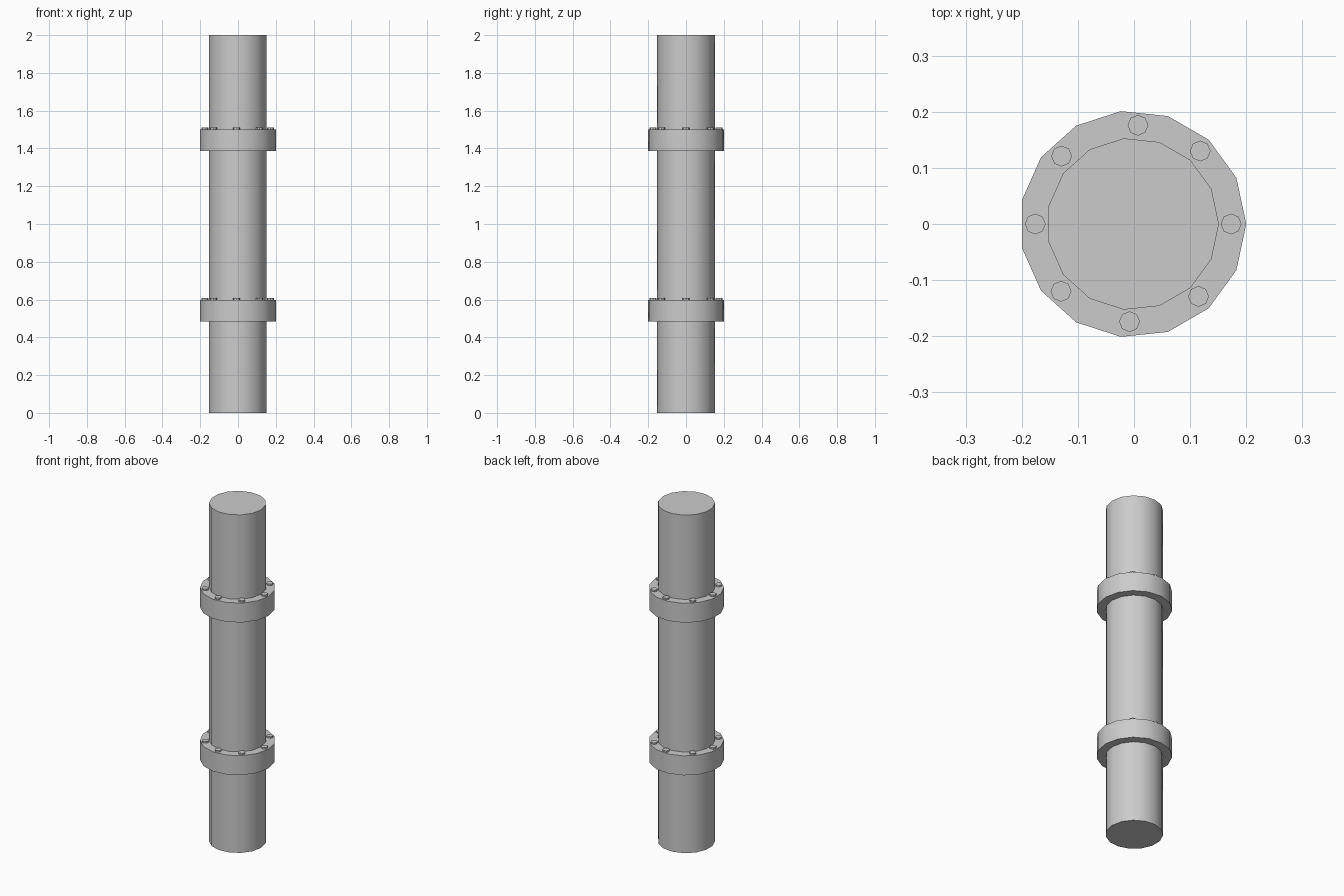
import bpy, bmesh, math

if "Cube" in bpy.data.objects:
    bpy.data.objects.remove(bpy.data.objects["Cube"])

SIDES = 15
CX = -0.0022          # odd-sided ring, shifted so its bounds are centred
R_PIPE, R_FLANGE = 0.1535, 0.2022
FLANGES = [(0.483, 0.598), (1.386, 1.501)]   # bottom and top of each collar


def finish(bm, name):
    bmesh.ops.recalc_face_normals(bm, faces=bm.faces)
    mesh = bpy.data.meshes.new(name)
    bm.to_mesh(mesh)
    bm.free()
    obj = bpy.data.objects.new(name, mesh)
    bpy.context.collection.objects.link(obj)
    bpy.context.view_layer.objects.active = obj
    obj.select_set(True)
    bpy.ops.object.shade_smooth_by_angle(angle=math.radians(35))
    obj.select_set(False)
    return obj


# Pipe with flange collars: a stepped profile turned around the axis
profile = [(R_PIPE, 0)]
for lo, hi in FLANGES:
    profile += [(R_PIPE, lo), (R_FLANGE, lo), (R_FLANGE, hi), (R_PIPE, hi)]
profile.append((R_PIPE, 2))

bm = bmesh.new()
rings = []
for r, z in profile:
    rings.append([bm.verts.new((CX + r * math.cos(math.tau * i / SIDES),
                                r * math.sin(math.tau * i / SIDES), z))
                  for i in range(SIDES)])
for a, b in zip(rings, rings[1:]):
    for i in range(SIDES):
        j = (i + 1) % SIDES
        bm.faces.new((a[i], a[j], b[j], b[i]))
bm.faces.new(rings[0])
bm.faces.new(rings[-1])
finish(bm, "flanged_pipe")

# Bolt heads around the top of each flange, slightly uneven in spacing
BOLTS = [(0.173, 0), (0.118, 0.13), (0.007, 0.176), (-0.129, 0.121),
         (-0.176, 0), (-0.13, -0.12), (-0.008, -0.174), (0.115, -0.129)]
for label, (lo, hi) in zip(("lower", "upper"), FLANGES):
    bm = bmesh.new()
    for x, y in BOLTS:
        new = bmesh.ops.create_cone(bm, cap_ends=True, segments=8, radius1=0.0185,
                                    radius2=0.0185, depth=0.02)["verts"]
        bmesh.ops.translate(bm, verts=new, vec=(x, y, hi - 0.001))
    obj = finish(bm, label + "_flange_bolts")
